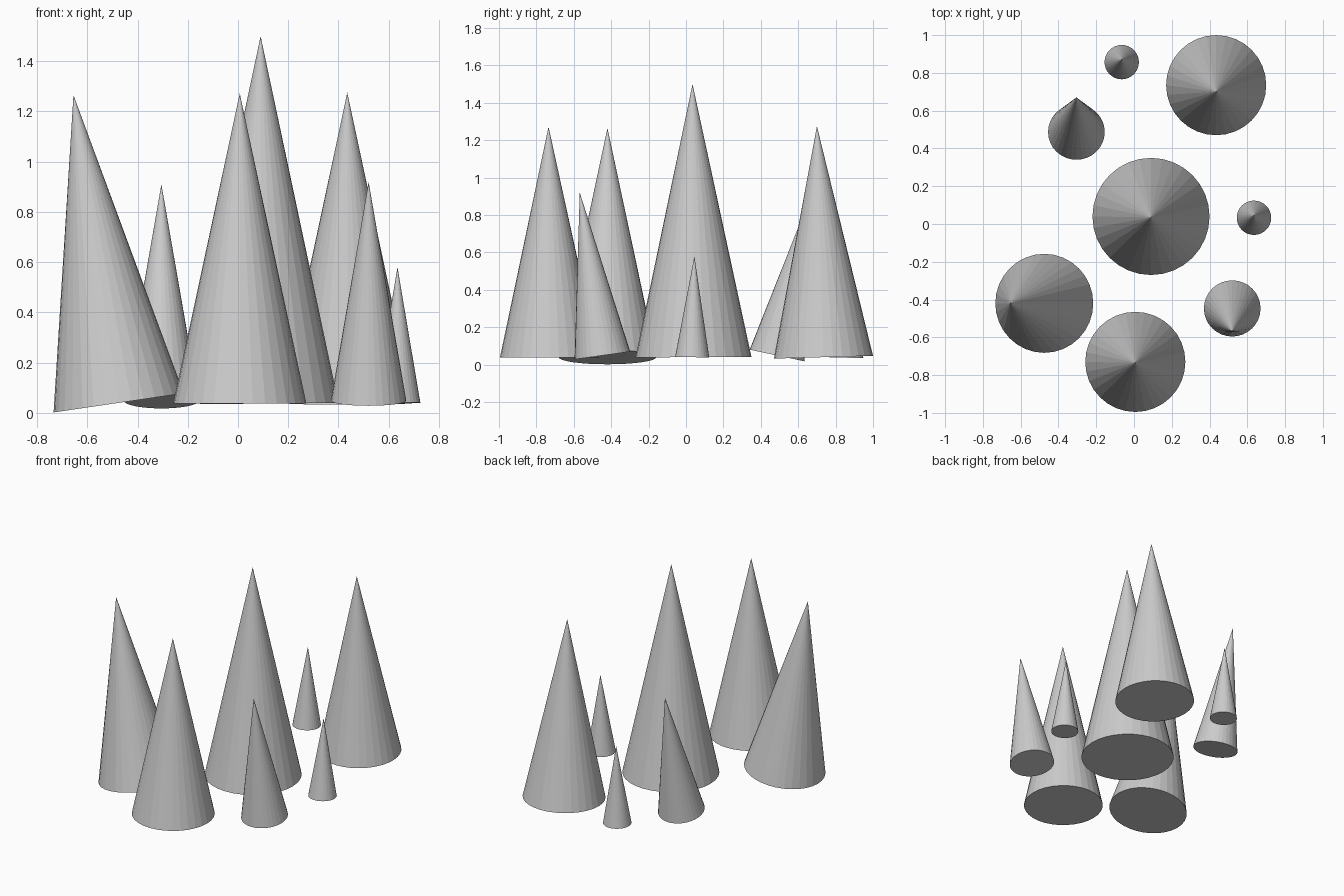
import bpy
from mathutils import Vector

if "Cube" in bpy.data.objects:
    bpy.data.objects.remove(bpy.data.objects["Cube"])


def cone(name, base, apex, radius, sides=32):
    """Closed cone from base centre to apex, leaning along its own axis."""
    base, apex = Vector(base), Vector(apex)
    axis = apex - base
    bpy.ops.mesh.primitive_cone_add(vertices=sides, radius1=radius, radius2=0,
                                    depth=axis.length, location=(base + apex) / 2)
    ob = bpy.context.object
    ob.name = name
    ob.rotation_mode = 'QUATERNION'
    ob.rotation_quaternion = Vector((0, 0, 1)).rotation_difference(axis)


# tall central spike
cone("centre_spike", (0.09, 0.04, 0.04), (0.09, 0.035, 1.50), 0.31)

# three large spikes around it
cone("front_spike", (0.007, -0.73, 0.038), (0.007, -0.735, 1.272), 0.265)
cone("back_right_spike", (0.435, 0.735, 0.04), (0.435, 0.70, 1.275), 0.265)
cone("left_leaning_spike", (-0.475, -0.42, 0.04), (-0.655, -0.42, 1.265), 0.262)

# two medium leaning spikes
cone("back_left_spike", (-0.305, 0.487, 0.049), (-0.305, 0.67, 0.91), 0.15)
cone("front_right_spike", (0.52, -0.447, 0.049), (0.52, -0.568, 0.92), 0.15)

# two small spikes
cone("right_small_spike", (0.635, 0.033, 0.04), (0.635, 0.045, 0.58), 0.091)
cone("back_small_spike", (-0.065, 0.857, 0.037), (-0.065, 0.87, 0.58), 0.091)
